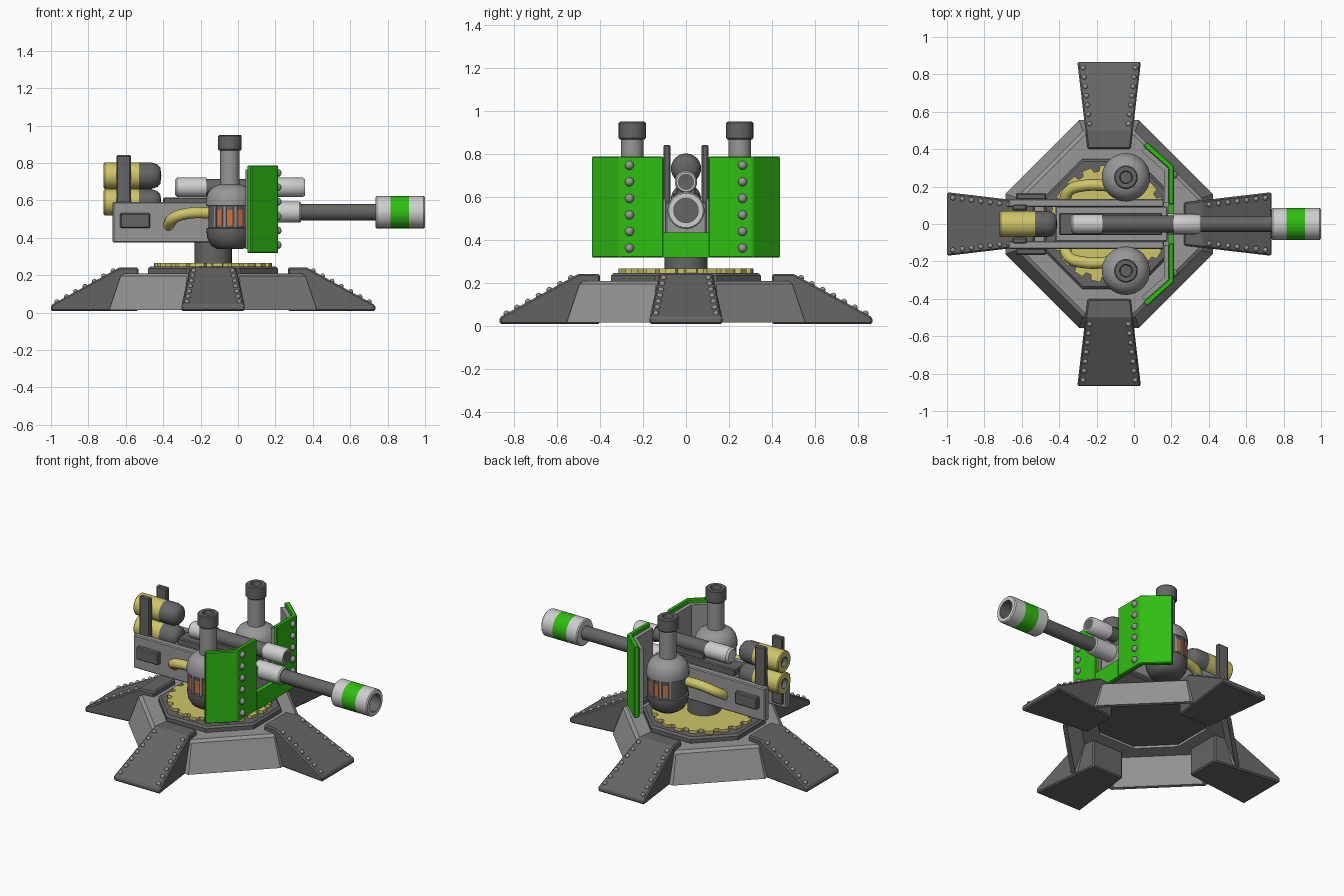
import bpy, bmesh, math
from mathutils import Vector, Matrix

cube = bpy.data.objects.get("Cube")
if cube:
    bpy.data.objects.remove(cube, do_unlink=True)


def material(name, rgb):
    m = bpy.data.materials.new(name)
    m.use_nodes = True
    m.diffuse_color = (*rgb, 1)
    m.node_tree.nodes["Principled BSDF"].inputs["Base Color"].default_value = (*rgb, 1)
    return m


DARK = material("dark grey steel", (0.13, 0.13, 0.13))
GREY = material("mid grey steel", (0.31, 0.31, 0.31))
LIGHT = material("light grey metal", (0.62, 0.62, 0.62))
GREEN = material("green paint", (0.03, 0.52, 0.006))
YELLOW = material("yellow paint", (0.62, 0.56, 0.14))
ORANGE = material("orange glow", (0.62, 0.17, 0.05))
CX = -0.133  # turret axis


def finish(name, bm, mats, bevel=0, smooth=True):
    bmesh.ops.recalc_face_normals(bm, faces=bm.faces)
    me = bpy.data.meshes.new(name)
    bm.to_mesh(me)
    bm.free()
    for m in mats:
        me.materials.append(m)
    if smooth:
        me.polygons.foreach_set("use_smooth", [True] * len(me.polygons))
        me.set_sharp_from_angle(angle=math.radians(35))
    ob = bpy.data.objects.new(name, me)
    bpy.context.collection.objects.link(ob)
    if bevel:
        mod = ob.modifiers.new("soft edges", 'BEVEL')
        mod.width, mod.segments, mod.limit_method = bevel, 1, 'ANGLE'
    return ob


def loft(name, loops, mat, bevel=0, caps=True, closed=False):
    """Skin a series of equal-length point loops."""
    bm = bmesh.new()
    rings = [[bm.verts.new(p) for p in loop] for loop in loops]
    n = len(rings[0])
    pairs = list(zip(rings, rings[1:])) + ([(rings[-1], rings[0])] if closed else [])
    for a, b in pairs:
        for i in range(n):
            bm.faces.new((a[i], a[(i + 1) % n], b[(i + 1) % n], b[i]))
    if caps and not closed:
        bm.faces.new(rings[0])
        bm.faces.new(rings[-1])
    return finish(name, bm, [mat], bevel, smooth=False)


def prism(name, plan, z0, z1, mat, bevel=0):
    return loft(name, [[(x, y, z) for x, y in plan] for z in (z0, z1)], mat, bevel)


def box(name, xs, ys, zs, mat, bevel=0.006):
    (x0, x1), (y0, y1) = xs, ys
    return prism(name, [(x0, y0), (x1, y0), (x1, y1), (x0, y1)], *zs, mat, bevel)


def lathe(name, profile, origin, mats, axis='Z', segs=32):
    """Turn (distance, radius, material slot) points around an axis."""
    bm = bmesh.new()
    rings = []
    for t, r, _ in profile:
        ring = []
        for k in range(segs):
            a = math.tau * k / segs
            c, s = r * math.cos(a), r * math.sin(a)
            p = (c, s, t) if axis == 'Z' else (t, c, s)
            ring.append(bm.verts.new(Vector(origin) + Vector(p)))
        rings.append(ring)
    for j in range(len(rings) - 1):
        for k in range(segs):
            m = (k + 1) % segs
            f = bm.faces.new((rings[j][k], rings[j][m], rings[j + 1][m], rings[j + 1][k]))
            f.material_index = profile[j][2]
    bmesh.ops.remove_doubles(bm, verts=bm.verts, dist=1e-5)
    return finish(name, bm, mats)


def rivets(name, points, radius):
    bm = bmesh.new()
    for p in points:
        bmesh.ops.create_uvsphere(bm, u_segments=10, v_segments=6, radius=radius,
                                  matrix=Matrix.Translation(p))
    return finish(name, bm, [GREY])


def octagon(a, b, z):
    pts = [(a, -b), (a, b), (b, a), (-b, a), (-a, b), (-a, -b), (-b, -a), (b, -a)]
    return [(CX + x, y, z) for x, y in pts]


# Hollow base skirt
loft("base_skirt", [octagon(0.555, 0.16, 0.015), octagon(0.495, 0.14, 0.195),
                    octagon(0.475, 0.132, 0.21), octagon(0.32, 0.13, 0.21),
                    octagon(0.32, 0.13, 0.185), octagon(0.47, 0.125, 0.185),
                    octagon(0.53, 0.15, 0.015)], GREY, closed=True)
loft("turntable_plate", [octagon(0.348, 0.144, 0.2), octagon(0.348, 0.144, 0.235),
                         octagon(0.335, 0.139, 0.247)], DARK)

# Four tapered legs with rivet rows
LEG = [(0.4, 0.008), (0.867, 0.008), (0.867, 0.04), (0.5, 0.242), (0.4, 0.242)]


def half_width(r, z):
    return 0.115 + 0.055 * (r - 0.4) / 0.467


leg_rivets = []
for k in range(4):
    turn = Matrix.Translation((CX, 0, 0)) @ Matrix.Rotation(k * math.pi / 2, 4, 'Z')
    loft("leg_%d" % (k + 1), [[turn @ Vector((r, s * half_width(r, z), z)) for r, z in LEG]
                              for s in (-1, 1)], DARK, 0.008)
    for i in range(7):
        r = 0.535 + 0.05 * i
        z = 0.242 - (r - 0.5) * 0.55
        leg_rivets += [turn @ Vector((r, s * (half_width(r, z) - 0.027), z)) for s in (-1, 1)]
rivets("leg_rivets", leg_rivets, 0.014)

# Toothed ring and pedestal
gear = []
TEETH = 20
for k in range(TEETH):
    for frac, r in ((0, 0.315), (0.5, 0.315), (0.6, 0.288), (0.9, 0.288)):
        a = math.tau * (k + frac) / TEETH
        gear.append((CX + r * math.cos(a), r * math.sin(a)))
prism("gear_ring", gear, 0.24, 0.266, YELLOW)
lathe("pedestal", [(0.25, 0, 0), (0.25, 0.1, 0), (0.4, 0.1, 0), (0.4, 0, 0)], (CX, 0, 0), [DARK])

# Carriage
box("carriage_core", (-0.42, 0.18), (-0.095, 0.095), (0.38, 0.575), GREY)
box("carriage_rail", (-0.4, 0.15), (-0.06, 0.06), (0.57, 0.617), DARK)
for s, side in ((1, "left"), (-1, "right")):
    def ys(a, b):
        return tuple(sorted((s * a, s * b)))
    box("carriage_plate_" + side, (-0.67, 0.16), ys(0.09, 0.134), (0.375, 0.592), GREY)
    box("side_box_" + side, (-0.63, -0.47), ys(0.13, 0.165), (0.452, 0.532), DARK)
    box("tank_post_" + side, (-0.65, -0.573), ys(0.073, 0.104), (0.4, 0.842), DARK)

# Pair of tanks at the rear
for z, name in ((0.59, "lower_tank"), (0.732, "upper_tank")):
    lathe(name, [(-0.69, 0, 1), (-0.69, 0.028, 1), (-0.718, 0.032, 0), (-0.718, 0.064, 0),
                 (-0.712, 0.07, 0), (-0.53, 0.07, 1), (-0.46, 0.07, 1), (-0.43, 0.06, 1),
                 (-0.415, 0.042, 1), (-0.41, 0, 1)], (0, 0, z), [YELLOW, DARK], 'X')

# Main barrel with banded muzzle
lathe("main_barrel", [(0.1, 0, 0), (0.1, 0.056, 0), (0.33, 0.056, 0), (0.337, 0.05, 0),
                      (0.337, 0.043, 1), (0.76, 0.043, 1), (0.76, 0, 1)],
      (0, 0, 0.537), [LIGHT, DARK], 'X')
lathe("muzzle", [(0.735, 0, 0), (0.735, 0.08, 0), (0.742, 0.086, 0), (0.815, 0.086, 1),
                 (0.915, 0.086, 0), (0.993, 0.086, 0), (1.0, 0.08, 0), (1.0, 0.057, 2),
                 (0.88, 0.057, 2), (0.88, 0, 2)], (0, 0, 0.537), [LIGHT, GREEN, DARK], 'X')

# Upper recoil cylinder
lathe("recoil_cylinder", [(-0.337, 0, 0), (-0.337, 0.04, 0), (-0.325, 0.052, 0),
                          (-0.168, 0.052, 0), (-0.168, 0.045, 1), (0.21, 0.045, 1),
                          (0.21, 0.052, 0), (0.345, 0.052, 0), (0.357, 0.045, 0),
                          (0.357, 0.038, 1), (0.35, 0, 1)], (0, 0, 0.67), [LIGHT, DARK], 'X')
box("recoil_support", (-0.16, 0.15), (-0.045, 0.045), (0.6, 0.65), DARK)

# Folded shield: painted front layer and steel backing
shield_rivets = []
for s, side in ((1, "left"), (-1, "right")):
    front = [(0.213, 0.105), (0.213, 0.31), (0.07, 0.44), (0.047, 0.418), (0.185, 0.297), (0.185, 0.105)]
    back = [(0.185, 0.115), (0.185, 0.297), (0.06, 0.407), (0.04, 0.388), (0.16, 0.285), (0.16, 0.115)]
    prism("shield_" + side, [(x, s * y) for x, y in front], 0.318, 0.788, GREEN, 0.005)
    prism("shield_backing_" + side, [(x, s * y) for x, y in back], 0.34, 0.765, GREY)
    shield_rivets += [(0.213, s * 0.263, 0.362 + 0.077 * i) for i in range(6)]
box("shield_bridge", (0.185, 0.213), (-0.106, 0.106), (0.318, 0.435), GREEN, 0)
box("shield_backing_bridge", (0.16, 0.185), (-0.116, 0.116), (0.34, 0.425), GREY, 0)
rivets("shield_rivets", shield_rivets, 0.021)

# Boilers with chimneys, vents and feed pipes
BOILER = [(0.34, 0, 0), (0.34, 0.07, 0), (0.36, 0.1, 0), (0.395, 0.12, 0), (0.435, 0.126, 0),
          (0.45, 0.126, 0), (0.455, 0.116, 0), (0.57, 0.116, 1), (0.572, 0.129, 1),
          (0.6, 0.129, 1), (0.635, 0.121, 1), (0.66, 0.104, 1), (0.677, 0.08, 1),
          (0.686, 0.052, 1), (0.868, 0.052, 0), (0.868, 0.058, 0), (0.874, 0.063, 0),
          (0.944, 0.063, 0), (0.95, 0.057, 0), (0.95, 0.034, 0), (0.915, 0.03, 0), (0.915, 0, 0)]
for s, side in ((1, "left"), (-1, "right")):
    centre = Vector((-0.043, s * 0.25, 0))
    lathe("boiler_" + side, BOILER, centre, [DARK, GREY])
    for i in range(-3, 4):
        vent = i % 2 == 0
        if vent:
            ob = box("vent_" + side, (-0.016, 0.016), (0.111, 0.1185), (0.465, 0.548), ORANGE, 0)
        else:
            ob = box("vent_bar_" + side, (-0.011, 0.011), (0.108, 0.125), (0.452, 0.572), GREY, 0.003)
        angle = math.radians(14 * i) + (0 if s > 0 else math.pi)
        ob.matrix_world = Matrix.Translation(centre) @ Matrix.Rotation(angle, 4, 'Z')
    curve = bpy.data.curves.new("feed_pipe_" + side, 'CURVE')
    curve.dimensions, curve.bevel_depth, curve.bevel_resolution = '3D', 0.031, 3
    curve.use_fill_caps = True
    path = curve.splines.new('BEZIER')
    knots = [(-0.12, 0.205, 0.532), (-0.27, 0.205, 0.53), (-0.345, 0.18, 0.505), (-0.375, 0.11, 0.46)]
    path.bezier_points.add(len(knots) - 1)
    for bp, (x, y, z) in zip(path.bezier_points, knots):
        bp.co = (x, s * y, z)
        bp.handle_left_type = bp.handle_right_type = 'AUTO'
    curve.materials.append(YELLOW)
    pipe = bpy.data.objects.new("feed_pipe_" + side, curve)
    bpy.context.collection.objects.link(pipe)
